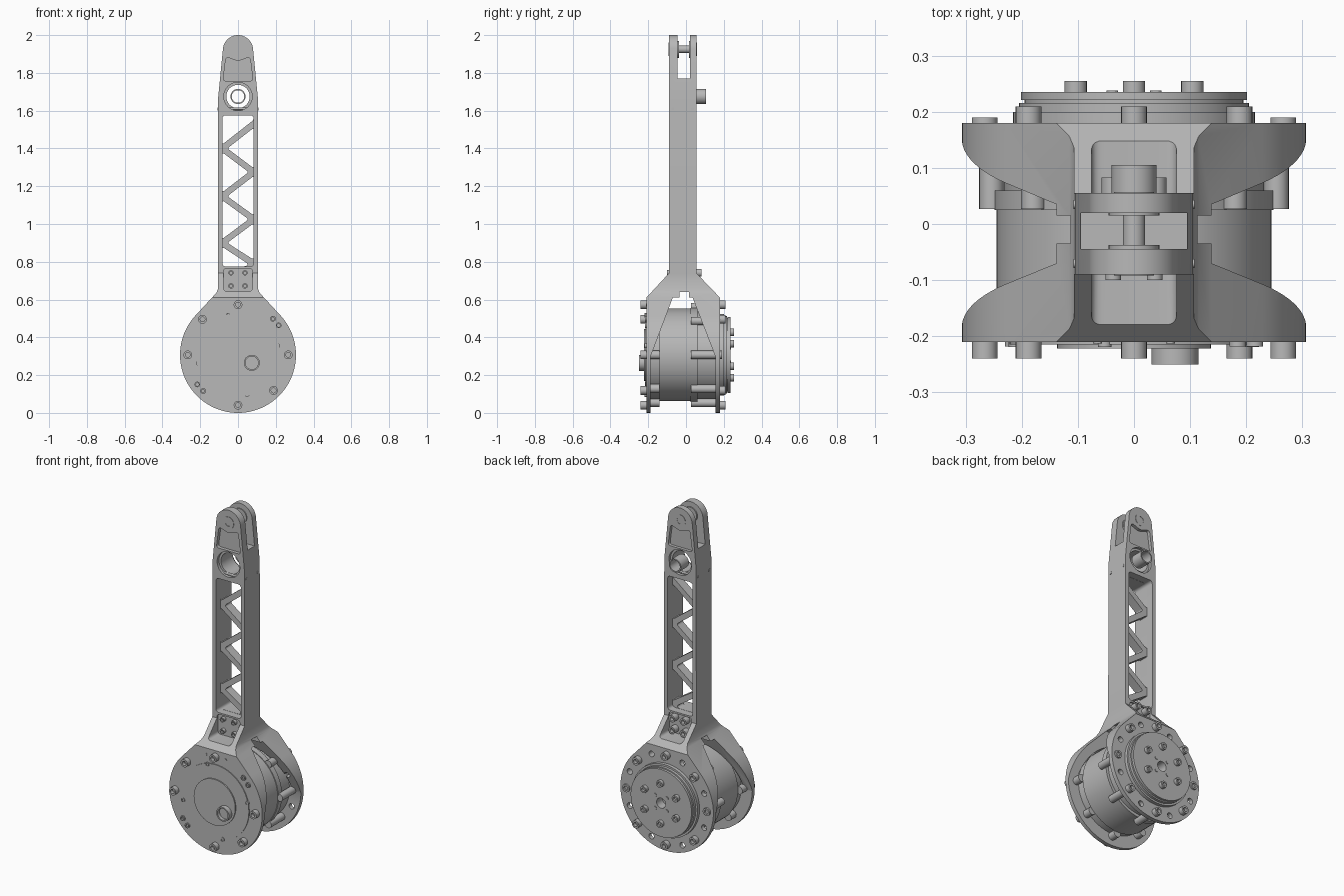
import bpy, bmesh
from math import sin, cos, pi, radians
from mathutils import Vector

if "Cube" in bpy.data.objects:
    bpy.data.objects.remove(bpy.data.objects["Cube"])

grey = bpy.data.materials.new("machined_grey")
grey.use_nodes = True
grey.diffuse_color = (0.48, 0.48, 0.48, 1)
grey.node_tree.nodes["Principled BSDF"].inputs["Base Color"].default_value = (0.48, 0.48, 0.48, 1)

parts = []
HUB = 0.307      # height and radius of the hub plates
RING = 0.266     # bolt circle radius


def finish(name, bm):
    bmesh.ops.recalc_face_normals(bm, faces=bm.faces)
    me = bpy.data.meshes.new(name)
    bm.to_mesh(me)
    bm.free()
    me.materials.append(grey)
    ob = bpy.data.objects.new(name, me)
    bpy.context.collection.objects.link(ob)
    parts.append(ob)
    return ob


def prism(name, pts, axis, lo, hi):
    """Extrude a flat outline along x (points are y,z) or y (points are x,z)."""
    bm = bmesh.new()
    place = (lambda p, t: (t, p[0], p[1])) if axis == "x" else (lambda p, t: (p[0], t, p[1]))
    a = [bm.verts.new(place(p, lo)) for p in pts]
    b = [bm.verts.new(place(p, hi)) for p in pts]
    bm.faces.new(a)
    bm.faces.new(b)
    for i in range(len(pts)):
        j = (i + 1) % len(pts)
        bm.faces.new((a[i], a[j], b[j], b[i]))
    return finish(name, bm)


def lathe(name, x, z, prof, n=64, closed=False):
    """Spin (radius, y) points around an axis along y."""
    bm = bmesh.new()
    rings = []
    for r, y in prof:
        count = n if r > 0 else 1
        rings.append([bm.verts.new((x + r * cos(2 * pi * k / n), y, z + r * sin(2 * pi * k / n)))
                      for k in range(count)])
    pairs = list(zip(rings, rings[1:])) + ([(rings[-1], rings[0])] if closed else [])
    for a, b in pairs:
        for k in range(n):
            m = (k + 1) % n
            quad = [a[k % len(a)], a[m % len(a)], b[m % len(b)], b[k % len(b)]]
            bm.faces.new(list(dict.fromkeys(quad)))
    return finish(name, bm)


def disc(name, x, z, r, y0, y1, n=64):
    return lathe(name, x, z, [(0, y0), (r, y0), (r, y1), (0, y1)], n)


def bolt(name, x, z, r, y0, y1):
    """Socket head from its seat y0 to its outer face y1."""
    floor = y1 + (y0 - y1) * 0.5
    return lathe(name, x, z, [(0, y0), (r, y0), (r, y1), (r * .55, y1), (r * .55, floor), (0, floor)], 20)


def on_ring(deg, r=RING):
    return r * cos(radians(deg)), HUB + r * sin(radians(deg))


def rounded(pts, r):
    """Round every corner of an outline."""
    out = []
    for i, p in enumerate(pts):
        p = Vector(p)
        ends = []
        for q in (Vector(pts[i - 1]), Vector(pts[(i + 1) % len(pts)])):
            ends.append(p + (q - p).normalized() * min(r, (q - p).length * .45))
        for k in range(6):
            t = k / 5
            out.append(tuple(ends[0] * (1 - t) ** 2 + p * 2 * t * (1 - t) + ends[1] * t * t))
    return out


def rect(a, b, c, d):
    return [(a, c), (b, c), (b, d), (a, d)]


def boolean(ob, tool, op="DIFFERENCE"):
    mod = ob.modifiers.new("cut", "BOOLEAN")
    mod.operation, mod.solver, mod.object = op, "EXACT", tool
    bpy.context.view_layer.objects.active = ob
    bpy.ops.object.modifier_apply(modifier=mod.name)
    parts.remove(tool)
    bpy.data.objects.remove(tool)


# Arm body: front outline crossed with the forked side outline
half = [(.08 * sin(radians(a)), 1.92 + .08 * cos(radians(a))) for a in range(0, 85, 7)]
half += [(.105, 1.67), (.107, .655), (.115, .635)]
half += [(HUB * sin(radians(a)), HUB + HUB * cos(radians(a))) for a in range(48, 180, 4)]
outline = half + [(0, 0)] + [(-x, z) for x, z in reversed(half[1:])]
body = prism("arm_body", outline, "y", -.3, .3)
side = [(-.21, -.1), (-.21, .61), (-.09, .74), (-.09, 2.1), (.055, 2.1), (.055, .74), (.18, .61),
        (.18, -.1), (.155, -.1), (.155, .3), (.035, .61), (.015, .61), (.015, .64),
        (-.035, .64), (-.035, .61), (-.07, .61), (-.187, .3), (-.187, -.1)]
boolean(body, prism("cutter", side, "x", -.5, .5), "INTERSECT")

# Motor clearance, truss opening, bolt pockets, fork slot and fork pockets
boolean(body, disc("cutter", 0, HUB, .251, -.186, .154))
boolean(body, prism("cutter", rounded(rect(-.083, .083, .775, 1.575), .02), "y", -.4, .4))
neck = rounded(rect(-.076, .076, .643, .765), .02)
fork = rounded([(-.08, 1.757), (.08, 1.757), (.063, 1.885), (0, 1.862), (-.063, 1.885)], .018)
for shape, front, back in ((neck, -.08, .045), (fork, -.07, .037)):
    boolean(body, prism("cutter", shape, "y", -.4, front))
    boolean(body, prism("cutter", shape, "y", back, .4))
boolean(body, prism("cutter", rect(-.045, .02, 1.77, 2.2), "x", -.4, .4))

# Bearing bore with a counterbore on each side
boolean(body, lathe("cutter", 0, 1.675, [(0, -.3), (.075, -.3), (.075, -.072), (.062, -.072),
                                         (.062, .038), (.075, .038), (.075, .3), (0, .3)]))
# Open holes in the rear plate
for k in range(8):
    boolean(body, disc("cutter", *on_ring(22.5 + 45 * k), .017, .1, .3, 20))

# Zigzag truss web inside the arm opening
web = prism("truss_web", rect(-.09, .09, .77, 1.58), "y", -.045, .01)
nodes = [1.53, 1.40, 1.275, 1.147, 1.025, .90, .79]
W, T = .083, .021
holes = [[(-W, 1.574), (W, 1.574), (W, nodes[0] + T), (-W, nodes[1] + T)],
         [(-W, nodes[-2] - T), (W - .03, nodes[-1] - T + .02), (W - .04, .776), (-W, .776)]]
for i in range(len(nodes) - 2):
    s = W if i % 2 == 0 else -W
    holes.append([(s, nodes[i] - T), (s, nodes[i + 2] + T), (-s * .68, nodes[i + 1])])
for h in holes:
    boolean(web, prism("cutter", rounded(h, .014), "y", -.2, .2))

# Fork pin, washers and end screws
disc("fork_pin", 0, 1.925, .02, -.05, .025, 32)
disc("fork_washer_front", 0, 1.925, .045, -.05, -.037, 32)
disc("fork_washer_back", 0, 1.925, .045, .015, .024, 32)
bolt("fork_screw_front", 0, 1.925, .036, -.08, -.092)
bolt("fork_screw_back", 0, 1.925, .036, .045, .057)

# Sleeve standing out of the bearing bore
lathe("bearing_sleeve", 0, 1.675, [(.033, .03), (.04, .03), (.04, .105), (.033, .105)], 40, True)

# Neck bolts, side pins
for x in (-.037, .037):
    for z in (.672, .742):
        bolt("neck_bolt_front", x, z, .014, -.075, -.1)
        bolt("neck_bolt_back", x, z, .021, .04, .083)
for y in (-.07, .035):
    pin = [(y + .008 * cos(k * pi / 6), 1.61 + .008 * sin(k * pi / 6)) for k in range(12)]
    prism("side_pin", pin, "x", -.108, .108)

# Motor housing
lathe("motor_housing", 0, HUB, [(0, -.2), (.235, -.2), (.235, -.14), (.245, -.14), (.245, .025),
                                (.249, .025), (.249, .06), (.232, .06), (.232, .17), (0, .17)])
for k in range(8):
    disc("front_boss", *on_ring(45 * k, .252), .023, -.19, -.14, 20)
    disc("rear_boss", *on_ring(45 * k, .254), .022, .027, .158, 20)

# Front cover, cap and cable stub
lathe("front_cover", 0, HUB, [(0, -.2), (.222, -.2), (.222, -.215), (.137, -.215),
                              (.137, -.222), (0, -.222)])
lathe("cable_stub", .073, .265, [(0, -.2), (.042, -.2), (.042, -.25), (.034, -.25),
                                 (.034, -.23), (0, -.23)], 32)

# Bolts on the front plate
for a in (0, 90, 135, 180, 270, 315):
    bolt("front_plate_bolt", *on_ring(a), .023, -.2, -.24)
for a in (36, 46, 216, 226):
    bolt("front_small_screw", *on_ring(a), .015, -.2, -.218)
for a in (13, 104, 192, 283):
    bolt("cover_screw", *on_ring(a, .216), .012, -.2, -.219)
for x in (-.065, .065):
    disc("front_dowel", x, .572, .008, -.2, -.213, 12)

# Output flange with its stepped rim and centre hole
lathe("output_flange", 0, HUB, [(.03, .16), (.216, .16), (.216, .2), (.205, .2), (.205, .216),
                                (.195, .216), (.195, .221), (.201, .221), (.201, .235),
                                (.03, .235)], closed=True)
for k in range(6):
    bolt("output_bolt", *on_ring(30 + 60 * k, .12), .02, .23, .255)
for k in range(4):
    disc("output_dowel", *on_ring(45 + 90 * k, .055), .01, .23, .238, 12)
for k in range(8):
    bolt("rear_plate_bolt", *on_ring(45 * k), .023, .17, .19 if k % 4 == 0 else .209)

# Smooth round surfaces, keep hard edges
for ob in bpy.context.view_layer.objects:
    ob.select_set(ob in parts)
bpy.context.view_layer.objects.active = body
bpy.ops.object.shade_smooth_by_angle(angle=radians(30))
